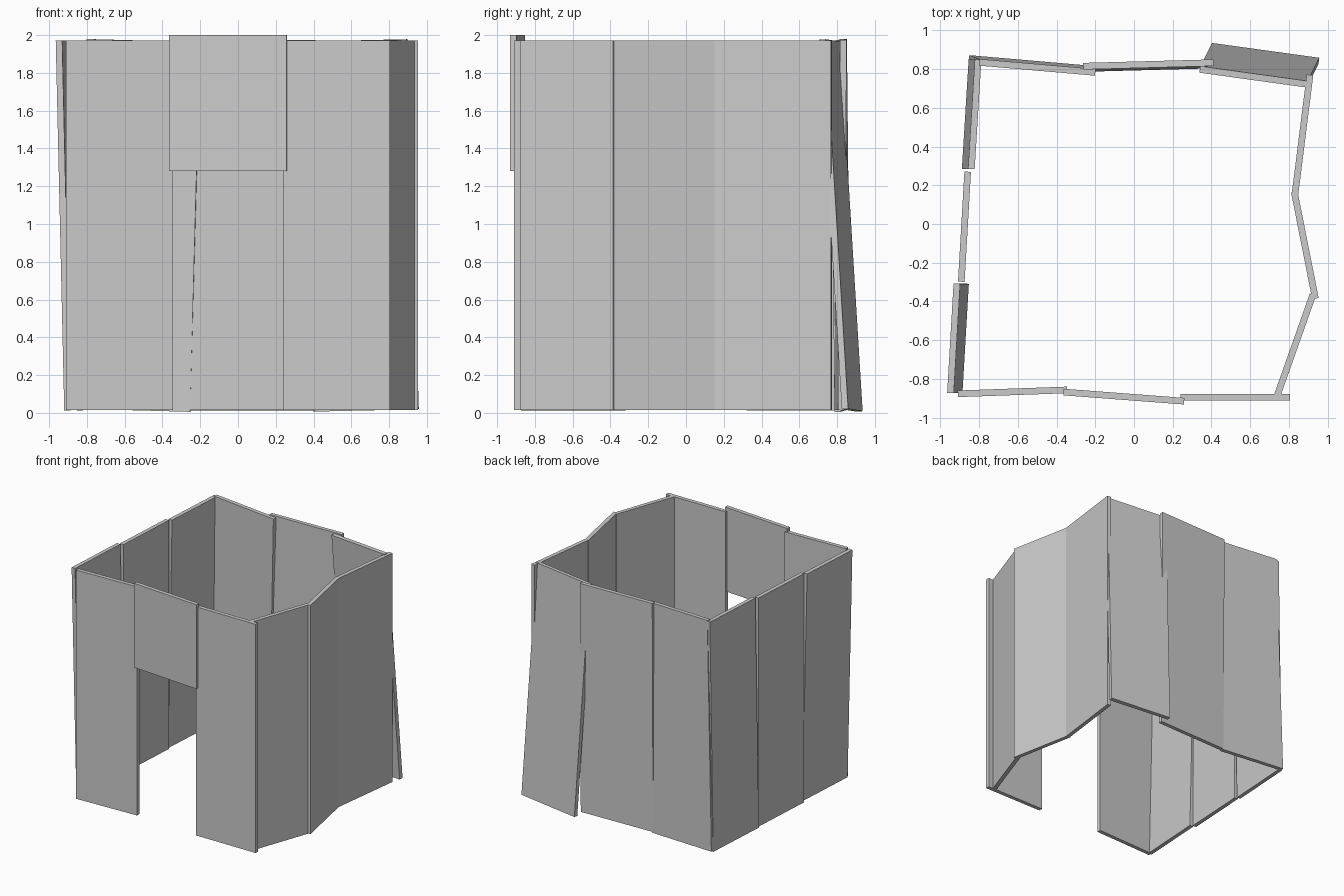
import bpy
from mathutils import Vector, Matrix

if "Cube" in bpy.data.objects:
    bpy.data.objects.remove(bpy.data.objects["Cube"])

THICK = 0.034


def panel(name, a, b, shift=(0, 0), z0=0.014, z1=1.971):
    """Rigid flat board: a-b is the centreline of its top edge,
    shift is how far its bottom edge is kicked out in plan."""
    a, b, s = (Vector((*p, 0)) for p in (a, b, shift))
    mid = (a + b) / 2
    top = mid + Vector((0, 0, z1))
    bottom = mid + s + Vector((0, 0, z0))
    up = (top - bottom).normalized()
    along = b - a
    along = (along - up * along.dot(up)).normalized()
    normal = up.cross(along)
    size = ((b - a).length, THICK, (top - bottom).length)
    bpy.ops.mesh.primitive_cube_add(size=1)
    ob = bpy.context.object
    ob.name = name
    rot = Matrix((along, normal, up)).transposed().to_4x4()
    ob.matrix_world = (Matrix.Translation((top + bottom) / 2) @ rot
                       @ Matrix.Diagonal((*size, 1)))
    return ob


# front wall with doorway and raised lintel board
panel("front_panel_left", (-0.91, -0.877), (-0.345, -0.857))
panel("front_panel_right", (0.24, -0.894), (0.805, -0.894))
panel("door_lintel", (-0.364, -0.868), (0.259, -0.915), z0=1.28, z1=2.0)

# right wall, folded in zigzag
panel("right_panel_front", (0.74, -0.885), (0.924, -0.365))
panel("right_panel_middle", (0.937, -0.385), (0.828, 0.165))
panel("right_panel_back", (0.831, 0.15), (0.909, 0.77))

# back wall, boards leaning at different angles
panel("back_panel_right", (0.34, 0.798), (0.895, 0.722), (0.06, 0.12))
panel("back_panel_middle", (-0.262, 0.815), (0.41, 0.833), (0, -0.012), z1=1.974)
panel("back_panel_left", (-0.80, 0.835), (-0.20, 0.783), (-0.052, 0.02))

# left wall
panel("left_panel_back", (-0.805, 0.85), (-0.84, 0.284), (-0.032, 0.0))
panel("left_panel_middle", (-0.859, 0.27), (-0.892, -0.298))
panel("left_panel_front", (-0.915, -0.308), (-0.948, -0.873), (0.045, 0.0))
